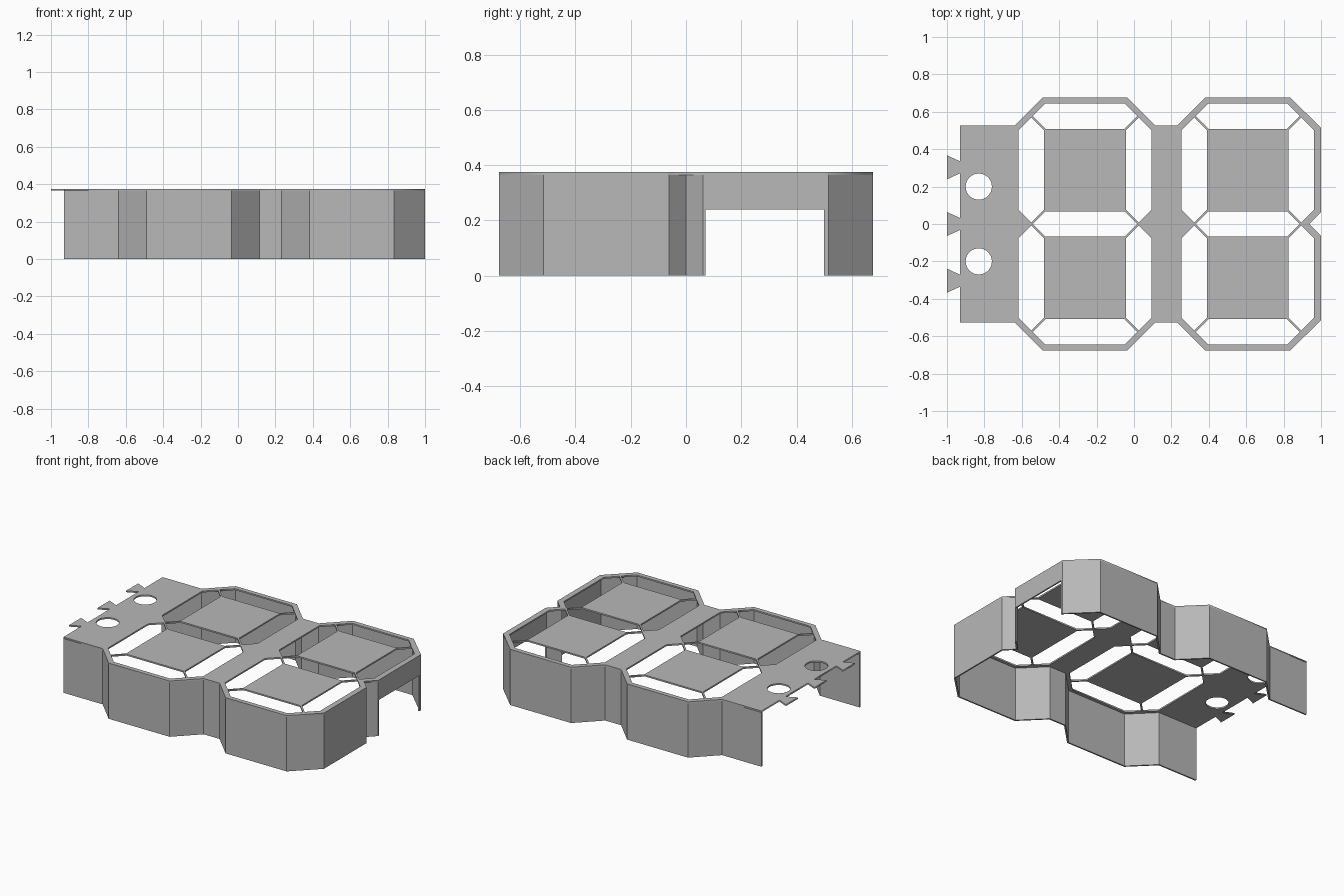
import bpy, bmesh, math

cube = bpy.data.objects.get("Cube")
if cube:
    bpy.data.objects.remove(cube)

HEIGHT, THICK = 0.375, 0.01
DIGITS = (-0.262, 0.608)     # digit centres along x
NODE_X, NODE_Y = 0.2865, 0.577   # where segment centre lines meet
HALF, GAP = 0.068, 0.008     # segment half width, clearance at the tips
LEFT, SIDE, TOP = -0.93, 0.527, 0.676
CUT_LOW, CUT_HIGH, CUT_Z = 0.07, 0.5, 0.24

grey = bpy.data.materials.new("plain grey")
grey.use_nodes = True
colour = (0.48, 0.48, 0.48, 1)
grey.diffuse_color = colour
grey.node_tree.nodes["Principled BSDF"].inputs["Base Color"].default_value = colour


def mirror_y(points):
    return points + [(x, -y) for x, y in reversed(points)]


# Front half of the body outline, left to right, ending in the right-hand notch
half = [(LEFT, -SIDE)]
for cx in DIGITS:
    half += [(cx - 0.376, -SIDE), (cx - 0.227, -TOP), (cx + 0.227, -TOP)]
    if cx < 0:
        half.append((cx + 0.376, -SIDE))
half += [(1, -0.515), (1, -CUT_HIGH), (1, -CUT_LOW), (1, -0.062)]
outline = half + [(0.938, 0)] + [(x, -y) for x, y in reversed(half)]


def segment(cx, cy, length, upright):
    """Six-sided display segment window."""
    a, b = length / 2 - GAP, length / 2 - GAP - HALF
    pts = [(-a, 0), (-b, -HALF), (b, -HALF), (a, 0), (b, HALF), (-b, HALF)]
    return [(cx - v, cy + u) if upright else (cx + u, cy + v) for u, v in pts]


def circle(cx, cy, r, n=40):
    return [(cx + r * math.cos(2 * math.pi * i / n),
             cy + r * math.sin(2 * math.pi * i / n)) for i in range(n)]


# Dovetail tabs along the open left edge, from the back to the front
tabs = []
for cy in (0.303, 0, -0.303):
    tabs += [(LEFT, cy + 0.032), (-1, cy + 0.064), (-1, cy - 0.064), (LEFT, cy - 0.032)]

loops = [outline + tabs]
for cx in DIGITS:
    for cy in (-NODE_Y, 0, NODE_Y):
        loops.append(segment(cx, cy, 2 * NODE_X, False))
    for sx in (-1, 1):
        for sy in (-1, 1):
            loops.append(segment(cx + sx * NODE_X, sy * NODE_Y / 2, NODE_Y, True))
for sy in (-1, 1):
    loops.append(circle(-0.83, sy * 0.2, 0.07))

# Face plate: filled flat profile with its windows, given a thickness
curve = bpy.data.curves.new("face_plate_profile", 'CURVE')
curve.dimensions = '2D'
curve.fill_mode = 'BOTH'
curve.extrude = THICK / 2
for pts in loops:
    spline = curve.splines.new('POLY')
    spline.points.add(len(pts) - 1)
    for p, (x, y) in zip(spline.points, pts):
        p.co = (x, y, 0, 1)
    spline.use_cyclic_u = True
plate = bpy.data.objects.new("face_plate", curve)
plate.location.z = HEIGHT - THICK / 2
curve.materials.append(grey)
bpy.context.collection.objects.link(plate)
bpy.ops.object.select_all(action='DESELECT')
plate.select_set(True)
bpy.context.view_layer.objects.active = plate
bpy.ops.object.convert(target='MESH')

# Outer wall: two rows of panels, the lower one left out at the side opening
bm = bmesh.new()
rows = [[bm.verts.new((x, y, z)) for x, y in outline]
        for z in (0, CUT_Z, HEIGHT - THICK)]
for r in range(2):
    for i in range(len(outline) - 1):
        mid = (outline[i][1] + outline[i + 1][1]) / 2
        is_cut = outline[i][0] == 1 == outline[i + 1][0] and CUT_LOW < mid < CUT_HIGH
        if r == 0 and is_cut:
            continue
        bm.faces.new((rows[r][i], rows[r][i + 1], rows[r + 1][i + 1], rows[r + 1][i]))
mesh = bpy.data.meshes.new("outer_wall")
bm.to_mesh(mesh)
bm.free()
mesh.materials.append(grey)
wall = bpy.data.objects.new("outer_wall", mesh)
bpy.context.collection.objects.link(wall)
shell = wall.modifiers.new("thickness", 'SOLIDIFY')
shell.thickness = THICK
shell.offset = -1
shell.use_even_offset = True
